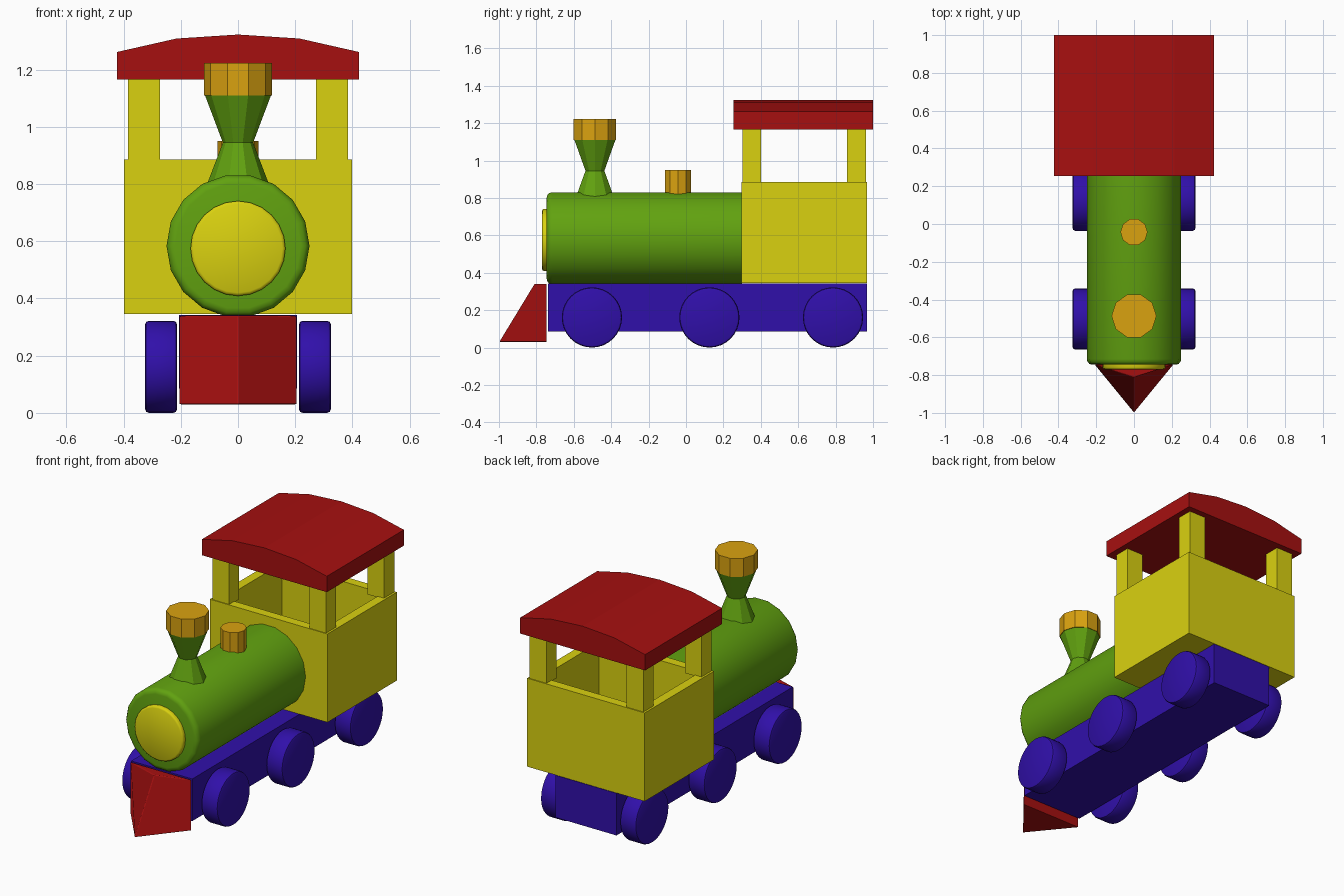
import bpy, bmesh
from math import cos, sin, pi, radians
from mathutils import Matrix

if "Cube" in bpy.data.objects:
    bpy.data.objects.remove(bpy.data.objects["Cube"])

COLORS = {
    "red": (0.38, 0.005, 0.005, 1),
    "yellow": (0.70, 0.64, 0.005, 1),
    "green": (0.12, 0.36, 0.005, 1),
    "blue": (0.03, 0.005, 0.40, 1),
    "orange": (0.70, 0.36, 0.005, 1),
}
MATS = {}
for key, rgba in COLORS.items():
    MATS[key] = bpy.data.materials.new(key)
    MATS[key].diffuse_color = rgba


def finish(bm, name, color, smooth=False, bevel=0):
    bmesh.ops.recalc_face_normals(bm, faces=bm.faces)
    me = bpy.data.meshes.new(name)
    bm.to_mesh(me)
    bm.free()
    me.materials.append(MATS[color])
    ob = bpy.data.objects.new(name, me)
    bpy.context.collection.objects.link(ob)
    if bevel:
        mod = ob.modifiers.new("bevel", 'BEVEL')
        mod.width = bevel
        mod.segments = 2
    if smooth:
        bpy.ops.object.select_all(action='DESELECT')
        ob.select_set(True)
        bpy.context.view_layer.objects.active = ob
        bpy.ops.object.shade_smooth_by_angle(angle=radians(40))
    return ob


def box_bm(x0, x1, y0, y1, z0, z1):
    bm = bmesh.new()
    m = Matrix.Translation(((x0 + x1) / 2, (y0 + y1) / 2, (z0 + z1) / 2))
    m = m @ Matrix.Diagonal((x1 - x0, y1 - y0, z1 - z0, 1))
    bmesh.ops.create_cube(bm, size=1, matrix=m)
    return bm


def lathe(name, color, profile, sides, loc, axis='Z', smooth=False):
    """Closed solid of revolution from (radius, height) points."""
    bm = bmesh.new()
    rings = [[bm.verts.new((r * cos(2 * pi * i / sides), r * sin(2 * pi * i / sides), h))
              for i in range(sides)] for r, h in profile]
    for a, b in zip(rings, rings[1:]):
        for i in range(sides):
            j = (i + 1) % sides
            bm.faces.new((a[i], a[j], b[j], b[i]))
    bm.faces.new(rings[0])
    bm.faces.new(rings[-1])
    rot = {'Z': Matrix(), 'X': Matrix.Rotation(pi / 2, 4, 'Y'),
           '-Y': Matrix.Rotation(pi / 2, 4, 'X')}[axis]
    bm.transform(Matrix.Translation(loc) @ rot)
    return finish(bm, name, color, smooth)


def prism(name, color, front, back, bevel=0):
    """Solid between two matching polygons."""
    bm = bmesh.new()
    a = [bm.verts.new(p) for p in front]
    b = [bm.verts.new(p) for p in back]
    bm.faces.new(a)
    bm.faces.new(b)
    for i in range(len(a)):
        j = (i + 1) % len(a)
        bm.faces.new((a[i], a[j], b[j], b[i]))
    return finish(bm, name, color, bevel=bevel)


# Chassis and front wedge
finish(box_bm(-0.207, 0.207, -0.738, 0.968, 0.085, 0.343), "chassis", "blue")
prism("front_wedge", "red",
      [(-0.207, -0.745, 0.03), (0.207, -0.745, 0.03), (0, -1.0, 0.03)],
      [(-0.207, -0.745, 0.34), (0.207, -0.745, 0.34), (0, -0.81, 0.34)], bevel=0.004)

# Wheels, three per side
wheel = [(0.148, 0), (0.157, 0.004), (0.161, 0.013), (0.161, 0.099), (0.157, 0.108), (0.148, 0.112)]
for row, y in (("front", -0.503), ("middle", 0.125), ("rear", 0.786)):
    for side, x in (("left", -0.325), ("right", 0.213)):
        lathe(f"{row}_{side}_wheel", "blue", wheel, 32, (x, y, 0.161), 'X', True)

# Boiler with rounded front rim, and its round front plate
lathe("boiler", "green",
      [(0.25, -0.30), (0.25, 0.715), (0.246, 0.73), (0.236, 0.741), (0.22, 0.745)],
      18, (0, 0, 0.584), '-Y', True)
lathe("boiler_front_plate", "yellow",
      [(0.166, 0.74), (0.166, 0.76), (0.163, 0.766), (0.155, 0.77)],
      24, (0, 0, 0.575), '-Y', True)

# Chimney, its cap, and the small dome
lathe("chimney", "green", [(0.112, 0.79), (0.053, 0.945), (0.116, 1.112)], 10, (0, -0.487, 0))
lathe("chimney_cap", "orange", [(0.119, 1.11), (0.119, 1.223)], 10, (0, -0.487, 0))
lathe("steam_dome", "orange", [(0.072, 0.81), (0.072, 0.95)], 10, (0, -0.043, 0))

# Open-topped cab
bm = box_bm(-0.398, 0.398, 0.297, 0.968, 0.345, 0.886)
bm.normal_update()
top = max(bm.faces, key=lambda f: f.calc_center_median().z)
bmesh.ops.inset_region(bm, faces=[top], thickness=0.08)
res = bmesh.ops.extrude_face_region(bm, geom=[top])
bmesh.ops.translate(bm, vec=(0, 0, -0.46),
                    verts=[v for v in res["geom"] if isinstance(v, bmesh.types.BMVert)])
if top.is_valid:
    bmesh.ops.delete(bm, geom=[top], context='FACES_ONLY')
finish(bm, "cab_body", "yellow")

# Cab corner posts
for row, y0, y1 in (("front", 0.302, 0.40), ("rear", 0.862, 0.962)):
    for side, x0, x1 in (("left", -0.385, -0.272), ("right", 0.272, 0.385)):
        finish(box_bm(x0, x1, y0, y1, 0.88, 1.17), f"{row}_{side}_post", "yellow")

# Arched roof
arch = [(-0.423, 1.165), (0.423, 1.165), (0.423, 1.262), (0.215, 1.309),
        (0, 1.323), (-0.215, 1.309), (-0.423, 1.262)]
prism("roof", "red", [(x, 0.255, z) for x, z in arch], [(x, 1.0, z) for x, z in arch])

for m in bpy.data.materials:
    if m.users and not m.is_grease_pencil:
        m.use_nodes = True
        m.node_tree.nodes["Principled BSDF"].inputs["Base Color"].default_value = m.diffuse_color
